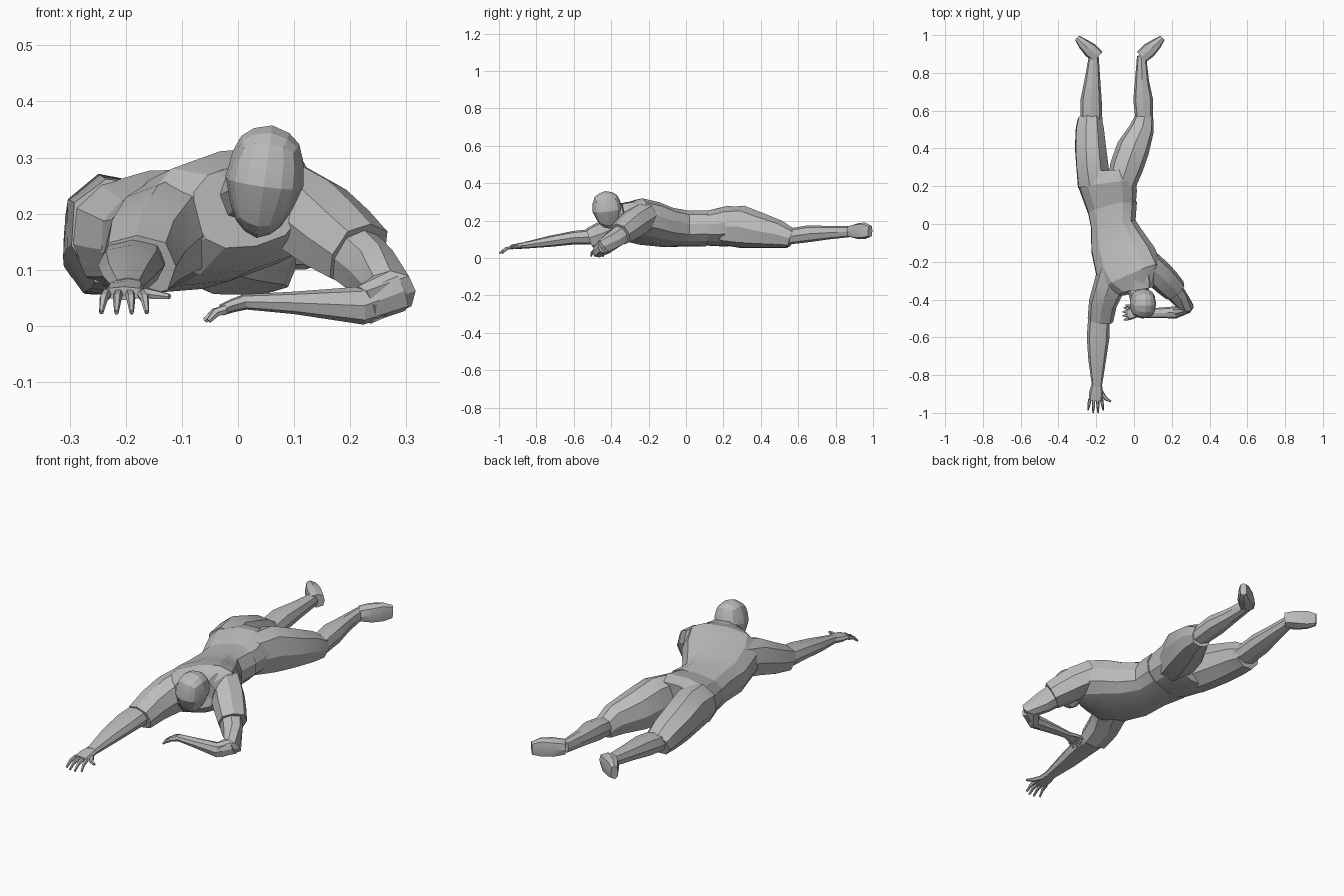
import bpy, bmesh, math
from mathutils import Vector, Matrix

if "Cube" in bpy.data.objects:
    bpy.data.objects.remove(bpy.data.objects["Cube"])

grey = bpy.data.materials.new("plain_grey")
grey.use_nodes = True
colour = (0.5, 0.5, 0.5, 1)
grey.diffuse_color = colour
grey.node_tree.nodes["Principled BSDF"].inputs["Base Color"].default_value = colour


def finish(name, bm, angle=25):
    """Turn a bmesh into a shaded object."""
    bmesh.ops.recalc_face_normals(bm, faces=bm.faces)
    mesh = bpy.data.meshes.new(name)
    bm.to_mesh(mesh)
    bm.free()
    mesh.materials.append(grey)
    obj = bpy.data.objects.new(name, mesh)
    bpy.context.collection.objects.link(obj)
    bpy.ops.object.select_all(action="DESELECT")
    obj.select_set(True)
    bpy.context.view_layer.objects.active = obj
    bpy.ops.object.shade_smooth_by_angle(angle=math.radians(angle))
    return obj


def loft(name, stations, roll=0, sides=8, square=0.8):
    """Skin rounded rings along a path of (x, y, z, half width, half height)."""
    bm = bmesh.new()
    centres = [Vector(s[:3]) for s in stations]
    rings = []
    for i, (x, y, z, w, h) in enumerate(stations):
        tangent = (centres[min(i + 1, len(centres) - 1)] - centres[max(i - 1, 0)]).normalized()
        side = tangent.cross(Vector((0, 0, 1))).normalized()
        up = side.cross(tangent)
        turn = Matrix.Rotation(roll, 3, tangent)
        side, up = turn @ side, turn @ up
        ring = []
        for k in range(sides):
            a = math.tau * k / sides
            c, s = math.cos(a), math.sin(a)
            c = math.copysign(abs(c) ** square, c)
            s = math.copysign(abs(s) ** square, s)
            ring.append(bm.verts.new(centres[i] + side * w * c + up * h * s))
        rings.append(ring)
    for a, b in zip(rings, rings[1:]):
        for k in range(sides):
            n = (k + 1) % sides
            bm.faces.new((a[k], a[n], b[n], b[k]))
    bm.faces.new(rings[0])
    bm.faces.new(rings[-1])
    return finish(name, bm)


def fingers(name, knuckle, forward, across, drop):
    """Four curled tapering fingers fanned out from a knuckle line."""
    knuckle, forward, across = Vector(knuckle), Vector(forward), Vector(across)
    for i in range(4):
        t = i / 1.5 - 1
        length = 1 - 0.2 * t * t
        root = knuckle + across * t
        mid = root + forward * 0.55 * length + across * t * 0.2 + Vector((0, 0, -drop * 0.25))
        tip = root + forward * length + across * t * 0.35 + Vector((0, 0, -drop))
        loft(f"{name}_{i + 1}", [(*root, .009, .009), (*mid, .008, .008), (*tip, .004, .005)], sides=6)


# Shirt body, rolled so the left shoulder is higher
loft("shirt", [
    (-.118, .11, .157, .137, .093), (-.11, .0, .157, .122, .095),
    (-.085, -.1, .163, .152, .1), (-.045, -.2, .185, .175, .11),
    (-.005, -.28, .205, .17, .11), (.015, -.35, .215, .1, .075)], roll=.2, sides=12)

# Trouser seat tucked under the shirt hem
loft("trouser_seat", [
    (-.118, .07, .155, .128, .085), (-.128, .15, .162, .146, .098),
    (-.142, .22, .17, .158, .108), (-.145, .275, .165, .135, .1)], roll=-.15, sides=12)

# Thighs, shins and feet
loft("left_thigh", [
    (-.07, .2, .17, .075, .1), (-.04, .3, .168, .088, .112), (-.005, .4, .147, .088, .093),
    (.04, .5, .127, .066, .073), (.055, .565, .105, .05, .05)])
loft("right_thigh", [
    (-.21, .2, .165, .09, .1), (-.22, .3, .162, .088, .113), (-.23, .4, .143, .085, .095),
    (-.235, .5, .125, .078, .076), (-.235, .56, .105, .066, .055)], roll=-.25, square=.9)
loft("left_shin", [
    (.055, .53, .112, .045, .042), (.048, .66, .13, .052, .045),
    (.042, .76, .135, .037, .036), (.04, .89, .142, .024, .029)])
loft("right_shin", [
    (-.225, .53, .112, .058, .042), (-.227, .66, .13, .056, .045),
    (-.22, .76, .135, .042, .036), (-.213, .89, .142, .026, .029)])
for name, x, out in (("left_foot", .04, 1), ("right_foot", -.19, -1)):
    loft(name, [
        (x, .885, .142, .036, .032), (x + out * .04, .92, .143, .04, .042),
        (x + out * .08, .955, .145, .029, .045), (x + out * .11, .985, .143, .016, .032)], square=.65)

# Right arm reaching forward
loft("right_sleeve", [
    (-.09, -.23, .185, .1, .09), (-.135, -.34, .165, .083, .088),
    (-.165, -.42, .135, .075, .074), (-.178, -.51, .106, .068, .058)])
loft("right_forearm", [
    (-.185, -.46, .115, .055, .045), (-.19, -.6, .108, .06, .036),
    (-.195, -.72, .09, .047, .03), (-.196, -.86, .068, .026, .018)])
loft("right_palm", [
    (-.196, -.84, .07, .025, .017), (-.2, -.89, .064, .037, .016), (-.203, -.935, .058, .037, .012)])
fingers("right_finger", (-.203, -.925, .058), (0, -.075, 0), (.03, 0, 0), .034)
loft("right_thumb", [
    (-.18, -.88, .062, .012, .01), (-.15, -.925, .056, .01, .009), (-.122, -.94, .052, .005, .005)], sides=6)

# Left arm folded under the head
loft("left_sleeve", [
    (.07, -.215, .228, .08, .075), (.135, -.27, .19, .077, .077),
    (.175, -.31, .158, .073, .072), (.215, -.35, .127, .066, .062)])
loft("left_upper_arm", [
    (.185, -.32, .145, .055, .056), (.235, -.385, .1, .048, .052),
    (.275, -.435, .062, .042, .045), (.225, -.468, .037, .03, .036)])
loft("left_forearm", [
    (.285, -.44, .062, .032, .038), (.22, -.468, .036, .032, .034),
    (.1, -.472, .041, .026, .02), (.005, -.475, .043, .02, .013)])
loft("left_palm", [
    (.015, -.475, .043, .02, .014), (-.01, -.475, .036, .03, .012), (-.03, -.475, .028, .03, .01)])
fingers("left_finger", (-.022, -.475, .029), (-.038, 0, 0), (0, .024, 0), .02)
loft("left_thumb", [
    (.01, -.455, .038, .01, .009), (-.02, -.435, .03, .009, .008), (-.045, -.432, .022, .005, .005)], sides=6)

# Neck and collar
loft("neck", [(.01, -.29, .225, .06, .05), (.04, -.43, .245, .05, .045)])
loft("collar", [(.01, -.28, .24, .1, .065), (.02, -.345, .235, .088, .058)], roll=.15)

# Faceted head made from a rounded cube, narrowing to the chin
bm = bmesh.new()
bmesh.ops.create_cube(bm, size=2)
bmesh.ops.subdivide_edges(bm, edges=bm.edges[:], cuts=3, use_grid_fill=True)
for v in bm.verts:
    p = v.co.normalized().lerp(v.co, .12)
    taper = 1 - .3 * max(0, -p.z)
    v.co = Vector((p.x * .07 * taper, p.y * .08 * taper, p.z * .102))
bmesh.ops.rotate(bm, verts=bm.verts, matrix=Matrix.Rotation(.14, 3, "Y") @ Matrix.Rotation(.12, 3, "X"))
bmesh.ops.translate(bm, verts=bm.verts, vec=(.047, -.421, .257))
finish("head", bm, 15)
